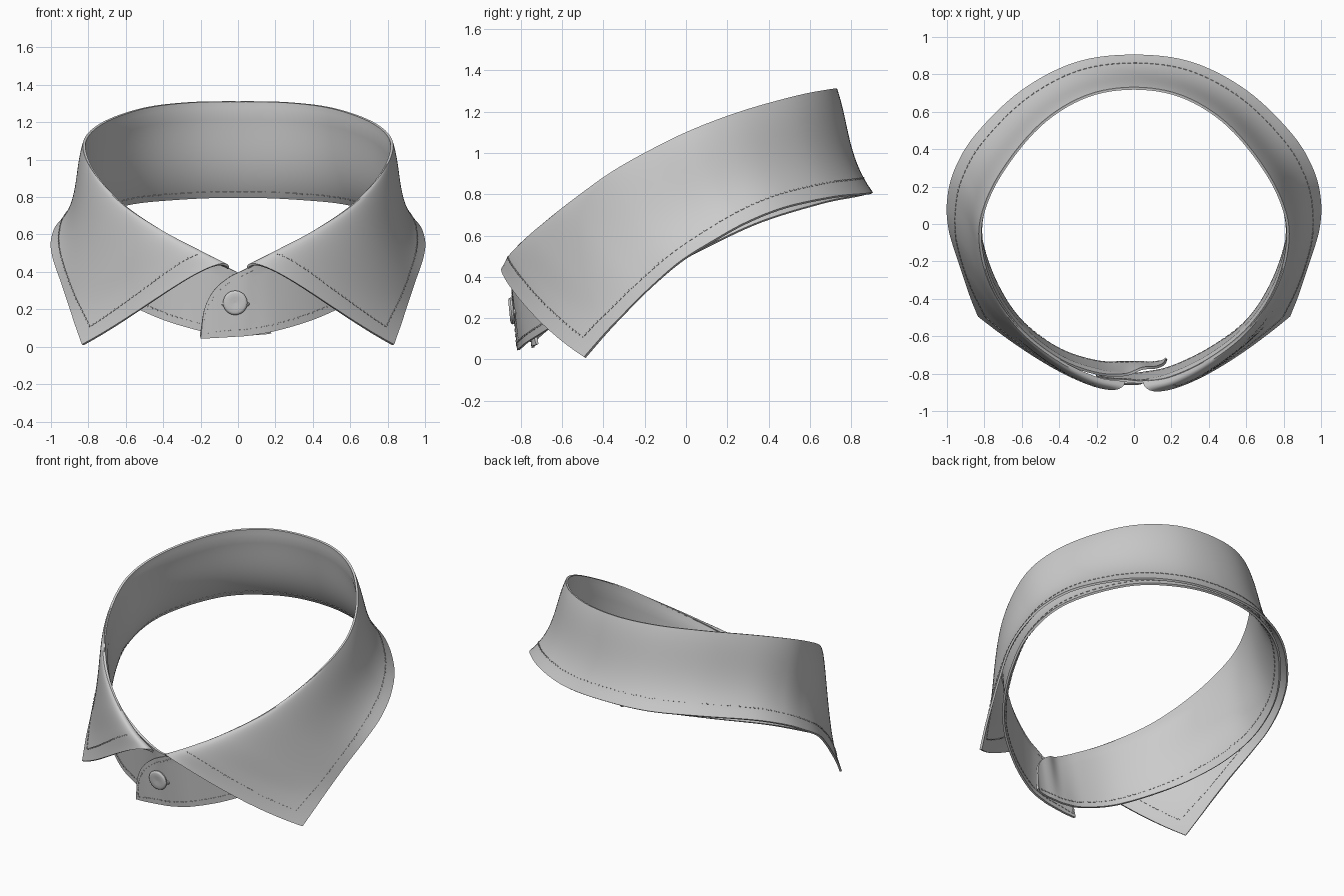
import bpy, math
from mathutils import Vector

if "Cube" in bpy.data.objects:
    bpy.data.objects.remove(bpy.data.objects["Cube"])

# Half collar, front to back: fold line, leaf outer edge, stand bottom
HALF = [
    ((.05, -.845, .42), (.83, -.49, .01), (.06, -.795, .06)),
    ((.20, -.82, .50), (.87, -.39, .125), (.20, -.765, .085)),
    ((.40, -.725, .61), (.90, -.30, .22), (.40, -.67, .145)),
    ((.60, -.57, .745), (.94, -.18, .34), (.60, -.53, .235)),
    ((.745, -.37, .895), (.985, -.03, .47), (.755, -.355, .32)),
    ((.815, -.15, 1.025), (.995, .12, .565), (.875, -.14, .42)),
    ((.81, .05, 1.12), (.955, .29, .66), (.93, .09, .54)),
    ((.705, .28, 1.205), (.84, .48, .735), (.86, .36, .665)),
    ((.50, .53, 1.275), (.60, .71, .785), (.61, .66, .757)),
    ((.26, .68, 1.305), (.31, .86, .80), (.31, .825, .79)),
    ((0, .725, 1.31), (0, .90, .805), (0, .872, .80)),
]
# Button tab that extends the stand past the centre: top, bottom
TAB = [
    ((-.20, -.815, .065), (-.20, -.81, .045)),
    ((-.18, -.825, .20), (-.17, -.81, .045)),
    ((-.13, -.835, .30), (-.11, -.81, .048)),
    ((-.05, -.838, .37), (-.03, -.805, .053)),
]


def flip(p, dy=0.0):
    return Vector((-p[0], p[1] + dy, p[2]))


def both(k):
    half = [Vector(h[k]) for h in HALF]
    return half + [flip(p) for p in half[-2::-1]]


fold, edge, bottom = both(0), both(1), both(2)


# The left end of the stand is tucked behind the right end
def tucked(k):
    ends = []
    for t, d, lift in zip(TAB[::-1], (.065, .068, .075, .09), (.005, .015, .022, .028)):
        p = flip(t[k], d)
        ends.append(Vector((p.x * .87, p.y, p.z + lift)))
    return ends


stand_top = [Vector(t[0]) for t in TAB] + fold + tucked(0)
stand_low = [Vector(t[1]) for t in TAB] + bottom + tucked(1)
for i, d in ((24, .055), (23, .03)):
    stand_top[i] = stand_top[i] + Vector((0, d * .7, 0))
    stand_low[i] = stand_low[i] + Vector((0, d, 0))


def spline(pts, u):
    n = len(pts) - 1
    i = max(0, min(int(u), n - 1))
    t = u - i
    b, c = pts[i], pts[i + 1]
    a = pts[i - 1] if i > 0 else 2 * b - c
    d = pts[i + 2] if i + 2 <= n else 2 * c - b
    return .5 * (2 * b + (c - a) * t + (2 * a - 5 * b + 4 * c - d) * t * t + (3 * b - a - 3 * c + d) * t ** 3)


def outward(p):
    return Vector((p.x, p.y, 0)).normalized()


def hollow(s, v):
    # inward curve of the sides and back
    t = max(0, min(1, (s - 2) / 3))
    k = t * t * (3 - 2 * t) * (.2 + .11 * max(0, 1 - abs(s - 6) / 4))
    return k * v * v * (1 - v)


def leaf(u, v):
    f = spline(fold, u)
    s = min(u, 20 - u)
    w = max(0, 1 - s / 5) ** 1.3
    v = max(v, 0)
    roll = math.sqrt(v) * (1 - v)
    p = f.lerp(spline(edge, u), v)
    p += outward(f) * (w * roll * (.28 if u < 10 else .25) - hollow(s, v))
    p.z += .2 * w * roll * (1 - v)
    return p


def stand(u, v):
    f = spline(stand_top, u)
    s = max(0, min(u - 4, 24 - u))
    inset = .014 * min(1, s) * min(1, max(v, 0) * 8) * (1 - v)
    p = f.lerp(spline(stand_low, u), v)
    return p - outward(f) * (hollow(s, v) + inset)


def add_mesh(name, verts, faces):
    me = bpy.data.meshes.new(name)
    me.from_pydata(verts, [], faces)
    ob = bpy.data.objects.new(name, me)
    bpy.context.collection.objects.link(ob)
    return ob


def smooth(ob):
    bpy.ops.object.select_all(action='DESELECT')
    ob.select_set(True)
    bpy.context.view_layer.objects.active = ob
    bpy.ops.object.shade_smooth_by_angle(angle=math.radians(40))


def sheet(name, surf, umax, nu, nv, power):
    verts = [surf(umax * i / nu, (j / nv) ** power) for i in range(nu + 1) for j in range(nv + 1)]
    r = nv + 1
    faces = [(i * r + j, i * r + j + 1, (i + 1) * r + j + 1, (i + 1) * r + j)
             for i in range(nu) for j in range(nv)]
    ob = add_mesh(name, verts, faces)
    m = ob.modifiers.new("cloth_thickness", 'SOLIDIFY')
    m.thickness, m.offset = .014, 0
    bpy.context.view_layer.objects.active = ob
    ob.select_set(True)
    bpy.ops.object.modifier_apply(modifier=m.name)
    smooth(ob)
    return ob


def stitches(name, surf, path, dash=.016, gap=.011):
    # small flat dashes that show on both faces of the cloth
    path = [Vector(p) for p in path]
    uv = [a.lerp(b, k / 400) for a, b in zip(path, path[1:]) for k in range(400)]
    verts, faces, start, run = [], [], None, 0
    last = surf(*uv[0])
    for q in uv:
        p = surf(*q)
        run += (p - last).length
        last = p
        if start is None and run >= gap:
            start, run = p, 0
        elif start is not None and run >= dash:
            h = .01
            n = (surf(q.x + h, q.y) - surf(q.x - h, q.y)).cross(surf(q.x, q.y + h) - surf(q.x, q.y - h)).normalized()
            side = (p - start).cross(n).normalized()
            b = len(verts)
            verts += [e + n * a * .0105 + side * c * .0035
                      for e in (start, p) for a, c in ((-1, -1), (-1, 1), (1, 1), (1, -1))]
            faces += [tuple(b + i for i in f) for f in
                      ((0, 1, 2, 3), (7, 6, 5, 4), (0, 4, 5, 1), (1, 5, 6, 2), (2, 6, 7, 3), (3, 7, 4, 0))]
            start, run = None, 0
    return add_mesh(name, verts, faces)


# Turned-down leaf and inner stand
sheet("collar_leaf", leaf, 20, 160, 22, 1.6)
sheet("collar_stand", stand, 28, 180, 16, 1)

# Stitching near the edges
half = [(.8, .03), (.62, .45), (.5, .91), (2, .91), (5, .88), (10, .86)]
stitches("leaf_stitching", leaf, half + [(20 - u, v) for u, v in half[-2::-1]])
stitches("stand_stitching", stand,
         [(4.3, .08), (3, .1), (2, .13), (1.2, .2), (.75, .5), (.7, .82), (1.2, .87), (4, .91),
          (14, .94), (24, .91), (26.8, .87)])

# Button: turned profile with a raised rim
prof = [(0, .010), (.030, .012), (.052, .013), (.060, .010), (.065, .003), (.063, -.006), (.05, -.012), (0, -.012)]
n = 40
centre, tilt = Vector((-.015, -.843, .235)), .1
verts, faces = [], []
for r, h in prof:
    for k in range(n):
        a = 2 * math.pi * k / n
        x, z = r * math.cos(a), r * math.sin(a)
        verts.append(centre + Vector((x, -h - z * tilt, z - h * tilt)))
for j in range(len(prof) - 1):
    faces += [(j * n + k, j * n + (k + 1) % n, (j + 1) * n + (k + 1) % n, (j + 1) * n + k) for k in range(n)]
smooth(add_mesh("button", verts, faces))

# Buttonhole welt behind the button
bpy.ops.mesh.primitive_torus_add(major_segments=40, minor_segments=8, major_radius=.068, minor_radius=.008,
                                 location=(-.014, -.829, .228), rotation=(math.pi / 2 + .1, 0, 0))
hole = bpy.context.object
hole.name = "buttonhole"
hole.scale = (1, .3, 1)
smooth(hole)
